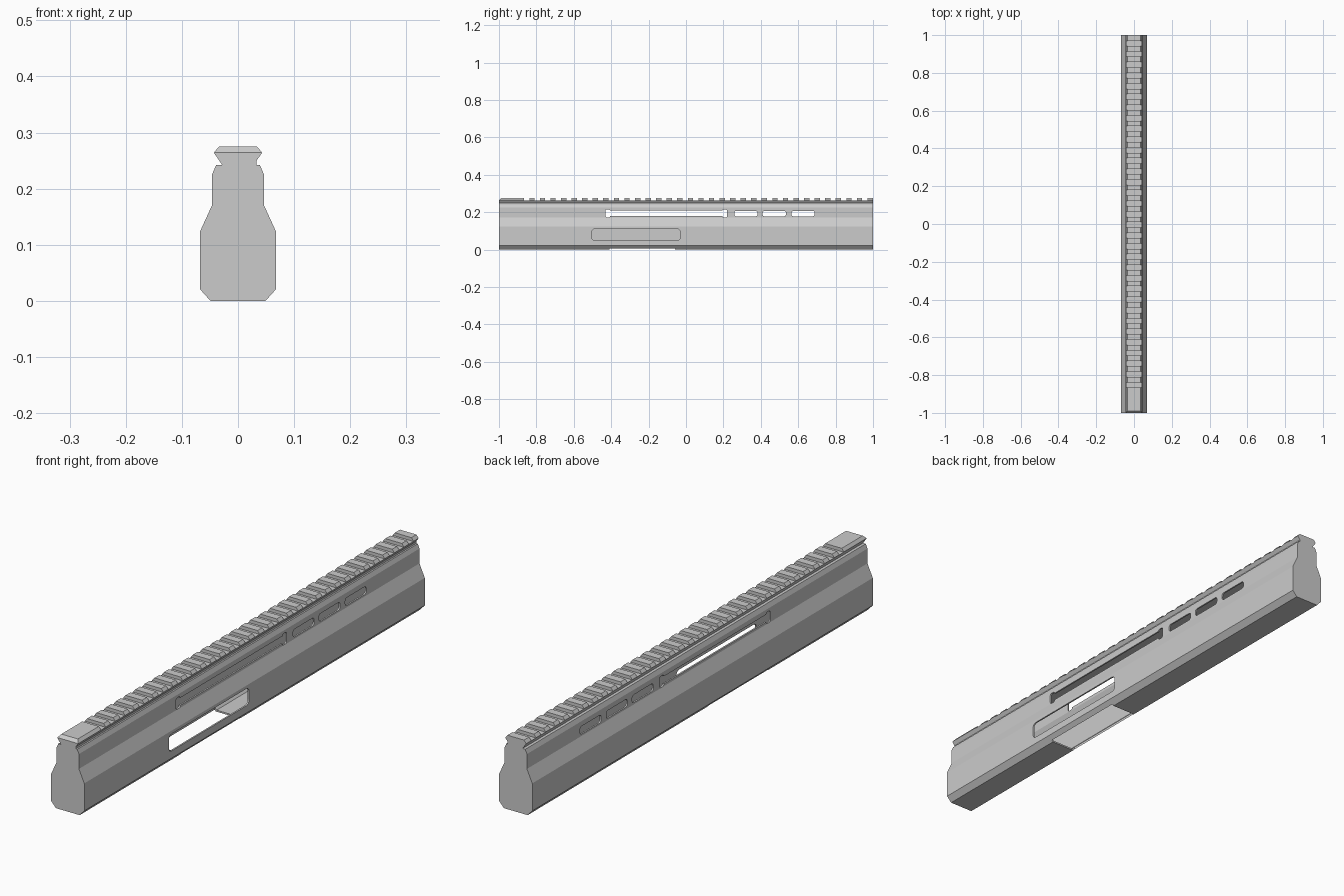
import bpy, bmesh, math

if "Cube" in bpy.data.objects:
    bpy.data.objects.remove(bpy.data.objects["Cube"])


def prism(name, loop, a, b, axis):
    """Extrude a 2D loop from a to b: axis 'y' takes (x, z), axis 'x' takes (y, z)."""
    def place(p, d):
        return (p[0], d, p[1]) if axis == 'y' else (d, p[0], p[1])
    bm = bmesh.new()
    lo = [bm.verts.new(place(p, a)) for p in loop]
    hi = [bm.verts.new(place(p, b)) for p in loop]
    bm.faces.new(lo)
    bm.faces.new(hi[::-1])
    n = len(loop)
    for i in range(n):
        j = (i + 1) % n
        bm.faces.new((lo[j], lo[i], hi[i], hi[j]))
    bmesh.ops.recalc_face_normals(bm, faces=bm.faces)
    mesh = bpy.data.meshes.new(name)
    bm.to_mesh(mesh)
    bm.free()
    ob = bpy.data.objects.new(name, mesh)
    bpy.context.collection.objects.link(ob)
    return ob


def rounded(y0, y1, z0, z1, r, steps=4):
    """Rounded rectangle in the y-z plane."""
    pts = []
    corners = [(y1 - r, z1 - r), (y0 + r, z1 - r), (y0 + r, z0 + r), (y1 - r, z0 + r)]
    for k, (cy, cz) in enumerate(corners):
        for s in range(steps + 1):
            t = math.pi / 2 * (k + s / steps)
            pts.append((cy + r * math.cos(t), cz + r * math.sin(t)))
    return pts


def rect(y0, y1, z0, z1):
    return [(y0, z0), (y1, z0), (y1, z1), (y0, z1)]


def cut(target, cutter):
    cutter.hide_render = True
    mod = target.modifiers.new("cut", 'BOOLEAN')
    mod.operation = 'DIFFERENCE'
    mod.solver = 'EXACT'
    mod.object = cutter
    bpy.context.view_layer.objects.active = target
    bpy.ops.object.modifier_apply(modifier=mod.name)
    bpy.data.objects.remove(cutter, do_unlink=True)


# Housing: bottle-shaped section with the dovetail rail on top
side = [(.049, 0), (.068, .021), (.068, .123), (.046, .171), (.046, .226), (.039, .242)]
rail_right = [(.033, .242), (.033, .25), (.043, .264), (.034, .275)]
rail_left = [(-.034, .275), (-.043, .264), (-.028, .242)]
section = side + rail_right + rail_left + [(-x, z) for x, z in reversed(side)]
housing = prism("railed_housing", section, -1, 1, 'y')

# Hollow inside with thin walls
inner = [(.046, .006), (.062, .024), (.062, .121), (.040, .169), (.040, .225), (.036, .235)]
cavity = inner + [(-x, z) for x, z in reversed(inner)]
cut(housing, prism("cavity", cavity, -.985, .985, 'y'))

# Sloped front end of the rail
wedge = [(-1.02, .264), (-1, .264), (-.988, .276), (-.988, .3), (-1.02, .3)]
cut(housing, prism("rail_slope", wedge, -.1, .1, 'x'))

# Cross grooves along the rail
groove = prism("rail_groove", rect(-.866, -.838, .263, .3), -.1, .1, 'x')
arr = groove.modifiers.new("repeat", 'ARRAY')
arr.count = 33
arr.use_relative_offset = False
arr.use_constant_offset = True
arr.constant_offset_displace = (0, .0565, 0)
cut(housing, groove)

# Long handle slot with wider ends, through both walls
cut(housing, prism("long_slot", rect(-.42, .21, .18, .208), -.1, .1, 'x'))
for y0, y1 in ((-.43, -.405), (.195, .22)):
    cut(housing, prism("slot_end", rounded(y0, y1, .172, .215, .008), -.1, .1, 'x'))

# Three short slots, through both walls
for y0 in (.258, .41, .564):
    cut(housing, prism("short_slot", rounded(y0, y0 + .124, .178, .207, .01), -.1, .1, 'x'))

# Side window, right wall only
cut(housing, prism("side_window", rounded(-.503, -.032, .048, .111, .016), .01, .1, 'x'))

# Open bottom
cut(housing, prism("bottom_opening", rect(-.41, -.06, -.05, .03), -.054, .054, 'x'))
